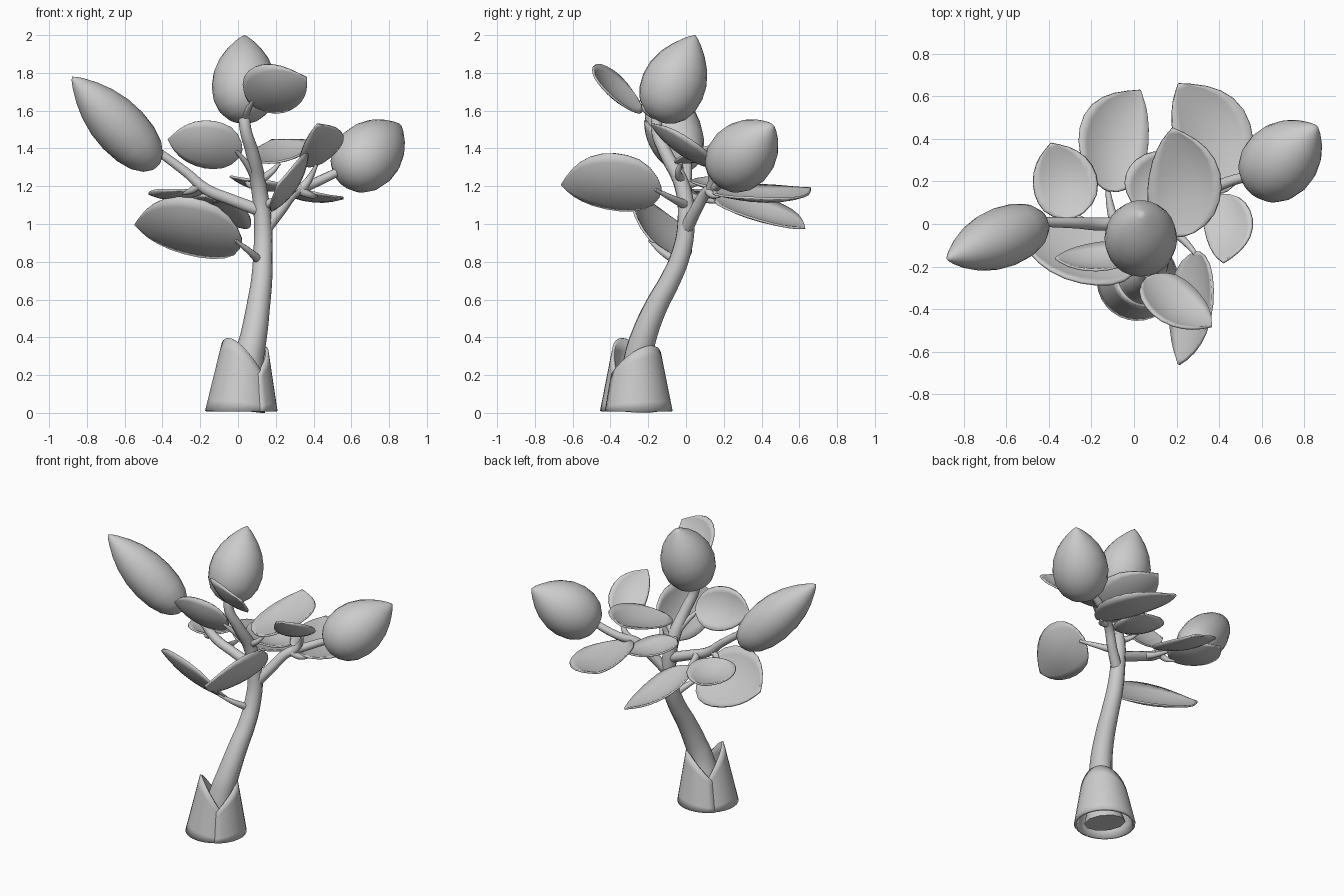
import bpy, bmesh, math
from mathutils import Vector

cube = bpy.data.objects.get("Cube")
if cube:
    bpy.data.objects.remove(cube, do_unlink=True)

GREY = (0.6, 0.6, 0.6, 1)
mat = bpy.data.materials.new("plain grey")
mat.use_nodes = True
mat.diffuse_color = GREY
mat.node_tree.nodes["Principled BSDF"].inputs["Base Color"].default_value = GREY


def select(ob):
    bpy.ops.object.select_all(action='DESELECT')
    ob.select_set(True)
    bpy.context.view_layer.objects.active = ob


def grid_object(name, rows, thickness=0, wrap=False):
    """Skin rows of points into a smooth surface, optionally thickened."""
    bm = bmesh.new()
    vs = [[bm.verts.new(p) for p in row] for row in rows]
    n = len(rows[0])
    for a, b in zip(vs, vs[1:]):
        for i in range(n if wrap else n - 1):
            j = (i + 1) % n
            bm.faces.new((a[i], a[j], b[j], b[i]))
    bmesh.ops.remove_doubles(bm, verts=bm.verts, dist=0.0005)
    bmesh.ops.recalc_face_normals(bm, faces=bm.faces)
    me = bpy.data.meshes.new(name)
    bm.to_mesh(me)
    bm.free()
    me.materials.append(mat)
    ob = bpy.data.objects.new(name, me)
    bpy.context.collection.objects.link(ob)
    if thickness:
        mod = ob.modifiers.new("thickness", 'SOLIDIFY')
        mod.thickness = thickness
        mod.offset = 0
    select(ob)
    bpy.ops.object.shade_smooth_by_angle(angle=math.radians(40))


def tube(name, points):
    """Tapered round branch through (x, y, z, radius) points."""
    cu = bpy.data.curves.new(name, 'CURVE')
    cu.dimensions = '3D'
    cu.bevel_depth = 1
    cu.bevel_resolution = 3
    cu.resolution_u = 6
    cu.use_fill_caps = True
    sp = cu.splines.new('BEZIER')
    sp.bezier_points.add(len(points) - 1)
    for bp, (x, y, z, r) in zip(sp.bezier_points, points):
        bp.co = (x, y, z)
        bp.radius = r
        bp.handle_left_type = bp.handle_right_type = 'AUTO'
    cu.materials.append(mat)
    ob = bpy.data.objects.new(name, cu)
    bpy.context.collection.objects.link(ob)
    select(ob)
    bpy.ops.object.convert(target='MESH')
    bpy.ops.object.shade_smooth_by_angle(angle=math.radians(40))


def bud(name, base, tip, radius):
    """Pointed egg-shaped bud from base to tip."""
    base, tip = Vector(base), Vector(tip)
    axis = tip - base
    turn = axis.to_track_quat('Z', 'Y')
    profile = [(0, 0), (.01, .25), (.05, .52), (.13, .77), (.25, .94), (.4, 1), (.55, .95),
               (.7, .78), (.82, .55), (.92, .29), (.97, .13), (1, 0)]
    rows = []
    for t, r in profile:
        rows.append([base + turn @ Vector((r * radius * math.cos(k * math.tau / 24),
                                           r * radius * math.sin(k * math.tau / 24),
                                           t * axis.length)) for k in range(24)])
    grid_object(name, rows, wrap=True)


OUTLINE = [(0, .05), (.03, .34), (.1, .64), (.2, .86), (.32, .97), (.44, 1), (.57, .96),
           (.7, .84), (.8, .67), (.88, .47), (.95, .22), (1, .01)]


def leaf(name, stalk, base, tip, side, half, hook):
    """Cupped blade; side points across it, hook bends the tip towards side."""
    base, tip = Vector(base), Vector(tip)
    axis = tip - base
    along = axis.normalized()
    side = Vector(side)
    side = (side - along * side.dot(along)).normalized()
    up = along.cross(side)
    if up.z < 0:
        up = -up
    rows = []
    for t, w in OUTLINE:
        mid = base + axis * t - up * 0.04 * math.sin(math.pi * t)
        mid += side * (hook * half * (t ** 4 - t))
        rows.append([mid + side * (s / 4 * w * half) + up * (0.25 * half * (s / 4 * w) ** 2)
                     for s in range(-4, 5)])
    grid_object(name, rows, thickness=0.012)
    root = Vector(stalk)
    bend = root.lerp(base, 0.55) - Vector((0, 0, 0.015))
    end = base + along * 0.03 - up * 0.016
    tube(name + "_stalk", [(*root, .026), (*bend, .018), (*end, .009)])


# Main stem and two side branches
tube("stem", [(.015, -.265, .02, .13), (.03, -.26, .12, .1), (.06, -.25, .3, .078),
              (.085, -.218, .42, .07), (.108, -.155, .57, .062), (.125, -.085, .7, .056),
              (.132, -.03, .83, .052), (.132, 0, 1, .047), (.11, -.02, 1.2, .042),
              (.075, -.11, 1.38, .035), (.04, -.155, 1.5, .031), (.03, -.14, 1.62, .03)])
tube("right_branch", [(.12, 0, 1.07, .034), (-.04, 0, 1.13, .032), (-.17, 0, 1.185, .031),
                      (-.27, .005, 1.27, .026), (-.46, .01, 1.41, .022)])
tube("left_branch", [(.14, 0, .97, .036), (.22, .05, 1.07, .032), (.3, .11, 1.17, .03),
                     (.4, .18, 1.215, .026), (.6, .24, 1.31, .022)])

# Buds
bud("top_bud", (.03, -.15, 1.545), (.035, .05, 2.0), .171)
bud("right_bud", (-.43, .01, 1.305), (-.88, -.165, 1.78), .142)
bud("left_bud", (.56, .175, 1.24), (.86, .46, 1.525), .176)

# Leaves: stalk root, blade base, tip, across direction, half width, tip hook
LEAVES = [
    ("top_leaf", (.03, -.14, 1.56), (.06, -.25, 1.65), (.365, -.48, 1.775),
     (-.05, -.6, .7), .16, -.3),
    ("front_leaf", (.14, 0, 1.1), (.3, -.13, 1.19), (.21, -.66, 1.21), (.55, 0, .83), .18, -.35),
    ("upper_right_leaf", (.09, -.04, 1.25), (.02, -.13, 1.39), (-.37, -.16, 1.45),
     (0, -.45, .9), .14, -.15),
    ("low_right_leaf", (.12, -.04, .8), (.02, -.19, .92), (-.545, -.03, 1.0),
     (0, -.65, .65), .215, -.3),
    ("back_right_leaf", (-.09, 0, 1.15), (-.13, .16, 1.14), (.03, .63, .98),
     (.95, -.2, -.3), .175, .6),
    ("far_right_leaf", (-.2, 0, 1.21), (-.28, .03, 1.18), (-.39, .38, 1.16), (.95, .3, 0), .15, -.1),
    ("back_left_leaf", (.32, .12, 1.18), (.43, .15, 1.16), (.21, .66, 1.19),
     (.9, .35, -.2), .19, -.6),
    ("centre_leaf", (.11, -.02, 1.23), (.22, -.06, 1.33), (.18, .45, 1.445),
     (.95, 0, .16), .175, -.5),
    ("small_back_leaf", (.11, -.02, 1.2), (.03, .06, 1.24), (.22, .33, 1.2),
     (-.75, .6, .1), .16, 0),
    ("far_left_leaf", (.34, .13, 1.19), (.41, .14, 1.31), (.42, -.18, 1.53),
     (.9, .2, .3), .12, -.55),
]
for spec in LEAVES:
    leaf(*spec)

# Two wrapped petals forming the flared sheath at the foot
for name, facing, height, grow, drop in (("front_sheath", -140, .395, .98, .5),
                                         ("back_sheath", 40, .355, 1, .42)):
    rows = []
    for level in range(7):
        f = level / 6
        row = []
        for k in range(-8, 9):
            a = math.radians(facing + k * 12.2)
            z = max(.008, f * height * (1 - drop * abs(k / 8) ** 2))
            r = grow * (.188 - .2 * z)
            row.append((.015 + .05 * z + r * math.cos(a), -.265 + r * math.sin(a), z))
        rows.append(row)
    grid_object(name, rows, thickness=.016)
